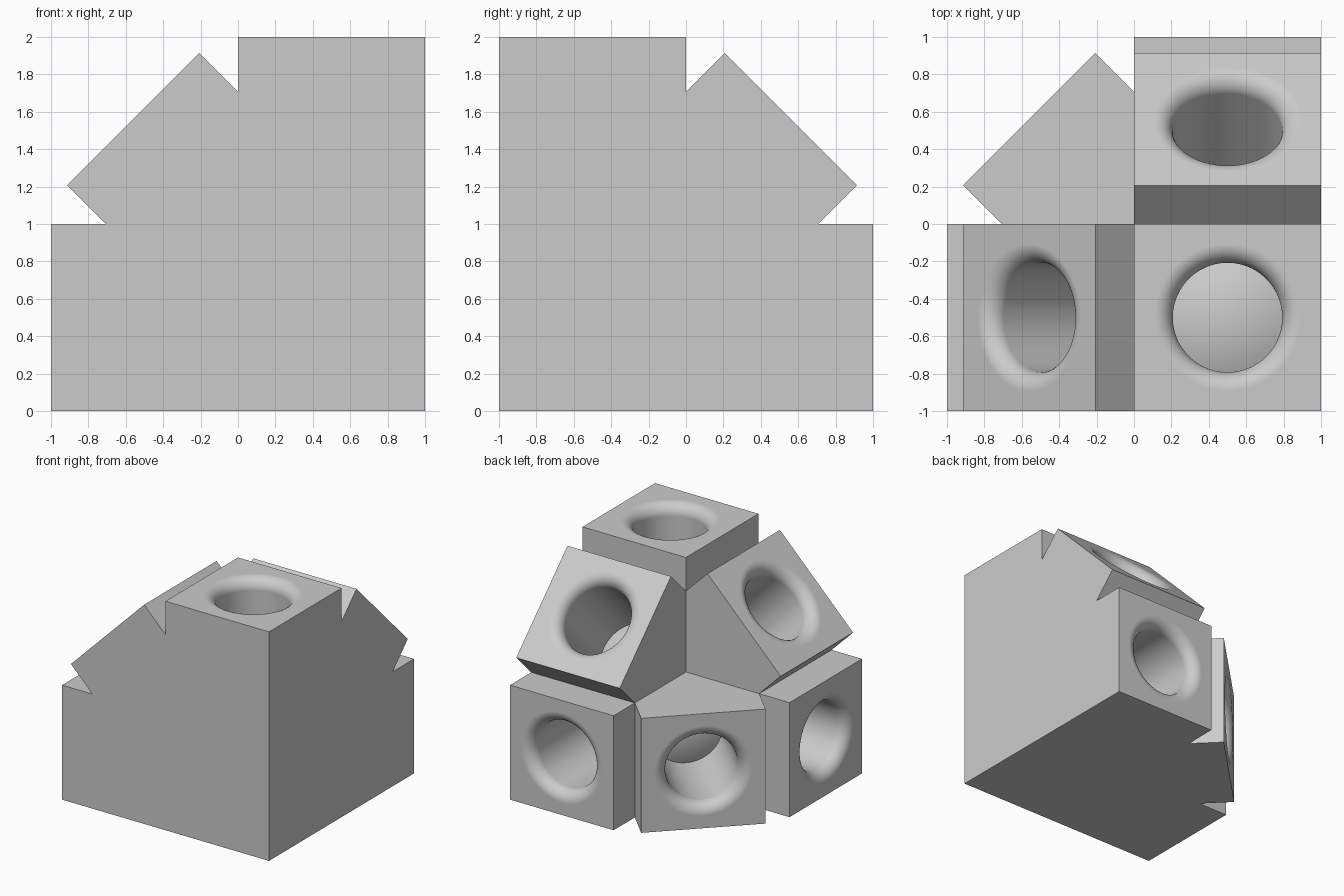
import bpy, bmesh, math
from mathutils import Vector, Matrix

cube = bpy.data.objects.get("Cube")
if cube:
    bpy.data.objects.remove(cube, do_unlink=True)

CENTRE = Vector((0.5, -0.5, 0.5))
HALF, REACH = 0.5, 1.5           # half width and length of every arm
BALL = 0.765                     # ball that closes the bottom of each bore
BORE, FILLET = 0.2925, 0.1
SEGMENTS = 96

LEFT, BACK, UP = Vector((-1, 0, 0)), Vector((0, 1, 0)), Vector((0, 0, 1))
PAIRS = [(LEFT, UP), (LEFT, BACK), (BACK, UP)]

grey = bpy.data.materials.new("plain_grey")
grey.use_nodes = True
colour = (0.6, 0.6, 0.6, 1)
grey.diffuse_color = colour
grey.node_tree.nodes["Principled BSDF"].inputs["Base Color"].default_value = colour


def make_object(name, bm):
    bmesh.ops.recalc_face_normals(bm, faces=bm.faces[:])
    mesh = bpy.data.meshes.new(name)
    bm.to_mesh(mesh)
    bm.free()
    mesh.materials.append(grey)
    obj = bpy.data.objects.new(name, mesh)
    bpy.context.collection.objects.link(obj)
    return obj


def fan_slab(name, u, v):
    """Slab holding two square arms and the diagonal arm between them."""
    s = math.sqrt(0.5)
    tip, side = REACH * s, HALF * s
    notch = 2 * side + HALF       # where the diagonal arm leaves a square arm
    half = [(REACH, -HALF), (REACH, HALF), (notch, HALF), (tip + side, tip - side)]
    outline = [(-HALF, -HALF)] + half + [(b, a) for a, b in reversed(half)]
    w = u.cross(v)
    bm = bmesh.new()
    face = bm.faces.new([bm.verts.new(CENTRE + u * a + v * b - w * HALF) for a, b in outline])
    top = bmesh.ops.extrude_face_region(bm, geom=[face])["geom"]
    bmesh.ops.translate(bm, vec=w * 2 * HALF,
                        verts=[g for g in top if isinstance(g, bmesh.types.BMVert)])
    return make_object(name, bm)


def bore_cutter(name, axis):
    """Turned cutter: domed bottom, straight bore and rounded mouth."""
    edge = math.asin(BORE / BALL)
    profile = [(BALL * math.sin(edge * i / 10), BALL * math.cos(edge * i / 10))
               for i in range(11)]
    for i in range(13):
        t = math.pi / 2 * i / 12
        profile.append((BORE + FILLET * (1 - math.cos(t)), REACH - FILLET * (1 - math.sin(t))))
    profile += [(BORE + FILLET, REACH + FILLET), (0, REACH + FILLET)]
    bm = bmesh.new()
    verts = [bm.verts.new((r, 0, z)) for r, z in profile]
    edges = [bm.edges.new(pair) for pair in zip(verts, verts[1:])]
    bmesh.ops.spin(bm, geom=verts + edges, cent=(0, 0, 0), axis=(0, 0, 1),
                   angle=math.tau, steps=SEGMENTS, use_duplicate=False)
    bmesh.ops.remove_doubles(bm, verts=bm.verts[:], dist=1e-5)
    turn = UP.rotation_difference(axis).to_matrix().to_4x4()
    bm.transform(Matrix.Translation(CENTRE) @ turn)
    return make_object(name, bm)


def combine(body, tool, operation):
    tool.hide_render = True
    mod = body.modifiers.new(operation.lower(), 'BOOLEAN')
    mod.operation, mod.solver, mod.object = operation, 'EXACT', tool
    bpy.ops.object.modifier_apply(modifier=mod.name)
    bpy.data.objects.remove(tool, do_unlink=True)


# Body: three slabs at right angles joined into one block
body = fan_slab("manifold_block", *PAIRS[0])
bpy.ops.object.select_all(action='DESELECT')
bpy.context.view_layer.objects.active = body
body.select_set(True)
for u, v in PAIRS[1:]:
    combine(body, fan_slab("slab", u, v), 'UNION')

# Bores: one in the end of each of the six arms
for axis in [LEFT, BACK, UP] + [(u + v).normalized() for u, v in PAIRS]:
    combine(body, bore_cutter("cutter", axis), 'DIFFERENCE')

# Shading: smooth bores, crisp block edges, flat ends
bpy.ops.object.shade_smooth_by_angle(angle=math.radians(30))
weighted = body.modifiers.new("weighted_normals", 'WEIGHTED_NORMAL')
weighted.keep_sharp = True
